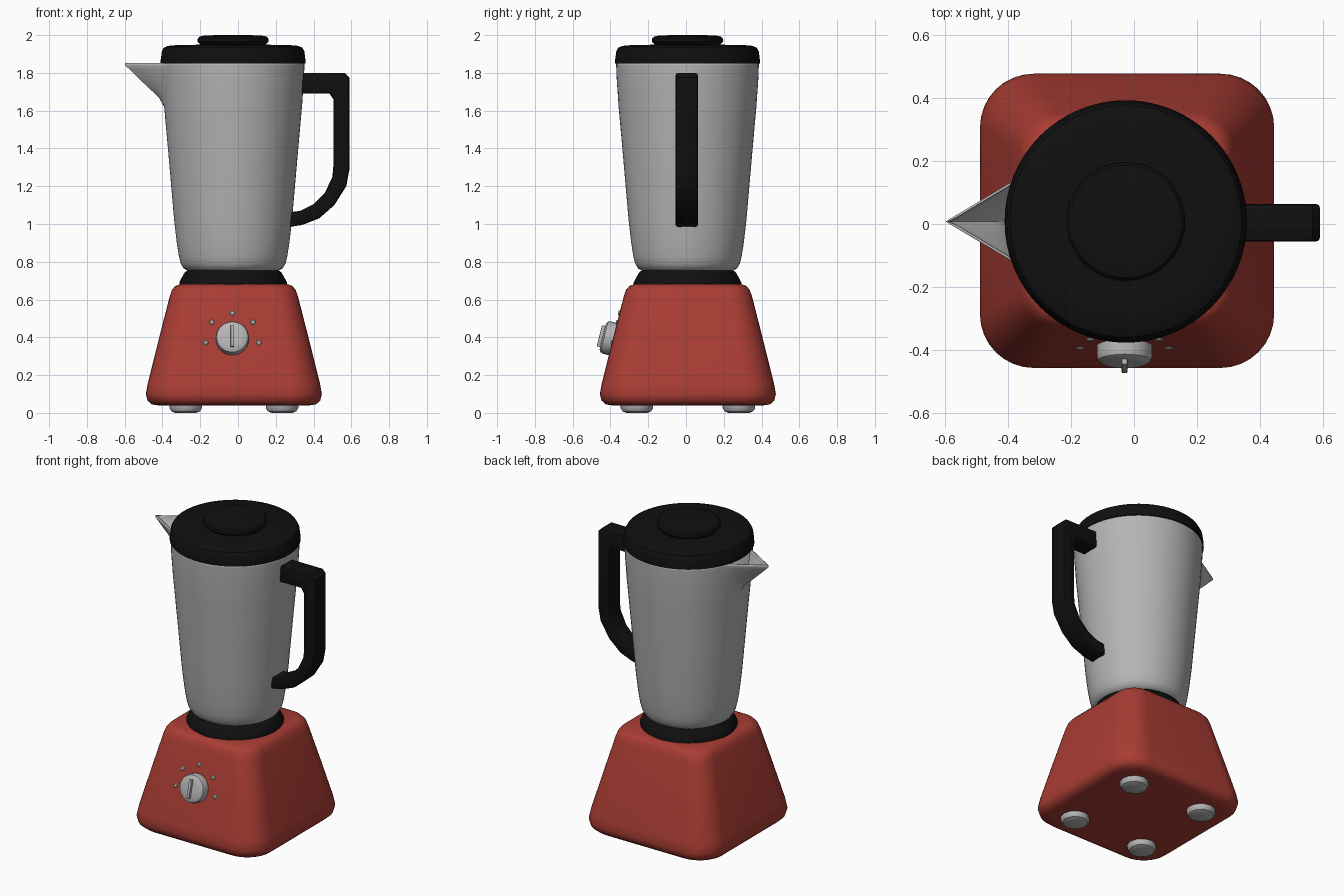
import bpy, bmesh, math
from mathutils import Matrix, Vector

if "Cube" in bpy.data.objects:
    bpy.data.objects.remove(bpy.data.objects["Cube"])

CX, CY = -0.026, 0.008          # axis of the jug and base
TAU = math.tau


def material(name, rgb):
    m = bpy.data.materials.new(name)
    m.diffuse_color = (*rgb, 1)
    m.use_nodes = True
    m.node_tree.nodes["Principled BSDF"].inputs["Base Color"].default_value = m.diffuse_color
    return m


RED = material("red", (0.40, 0.046, 0.034))
GREY = material("metal grey", (0.46, 0.46, 0.46))
BLACK = material("black", (0.005, 0.005, 0.005))


def finish(name, bm, mat, matrix, angle=35):
    bmesh.ops.recalc_face_normals(bm, faces=bm.faces)
    bm.transform(matrix)
    me = bpy.data.meshes.new(name)
    bm.to_mesh(me)
    bm.free()
    me.materials.append(mat)
    ob = bpy.data.objects.new(name, me)
    bpy.context.collection.objects.link(ob)
    bpy.ops.object.select_all(action='DESELECT')
    ob.select_set(True)
    bpy.context.view_layer.objects.active = ob
    bpy.ops.object.shade_smooth_by_angle(angle=math.radians(angle))
    return ob


AXIS = Matrix.Translation((CX, CY, 0))


def loft(name, rings, mat, matrix=AXIS, cap_top=True, angle=35):
    """Skin a stack of equal-length closed rings."""
    bm = bmesh.new()
    rows = [[bm.verts.new(p) for p in ring] for ring in rings]
    n = len(rows[0])
    for a, b in zip(rows, rows[1:]):
        for i in range(n):
            j = (i + 1) % n
            bm.faces.new((a[i], a[j], b[j], b[i]))
    bm.faces.new(rows[0][::-1])
    if cap_top:
        bm.faces.new(rows[-1])
    return finish(name, bm, mat, matrix, angle)


def lathe(name, profile, mat, matrix=AXIS, seg=64, angle=35):
    rings = [[(r * math.cos(TAU * i / seg), r * math.sin(TAU * i / seg), z)
              for i in range(seg)] for r, z in profile]
    return loft(name, rings, mat, matrix, angle=angle)


def prism(name, size, mat, matrix, bevel):
    bm = bmesh.new()
    bmesh.ops.create_cube(bm, size=1, matrix=Matrix.Diagonal((*size, 1)))
    bmesh.ops.bevel(bm, geom=bm.edges[:], offset=bevel, segments=2, profile=0.5, affect='EDGES')
    return finish(name, bm, mat, matrix)


# Motor base: stacked rounded squares
def rounded_square(h, z, n=8):
    r = 0.10 + 0.07 * (h - 0.28) / 0.186
    pts = []
    for k in range(4):
        a0 = k * TAU / 4
        sx = 1 if k in (0, 3) else -1
        sy = 1 if k in (0, 1) else -1
        for i in range(n + 1):
            a = a0 + TAU / 4 * i / n
            pts.append((sx * (h - r) + r * math.cos(a), sy * (h - r) + r * math.sin(a), z))
    return pts


loft("motor_base", [rounded_square(h, z) for h, z in (
    (0.40, 0.04), (0.435, 0.045), (0.457, 0.065), (0.466, 0.10), (0.456, 0.155),
    (0.40, 0.38), (0.340, 0.615), (0.328, 0.65), (0.310, 0.672), (0.28, 0.682))],
    RED, Matrix.Translation((-0.022, 0.01, 0)), angle=60)

# Feet
for i, (sx, sy) in enumerate(((-1, -1), (1, -1), (-1, 1), (1, 1))):
    lathe(f"foot_{i + 1}", [(0.055, 0.0), (0.075, 0.008), (0.086, 0.025), (0.086, 0.06)], GREY,
          Matrix.Translation((-0.022 + 0.255 * sx, 0.01 + 0.27 * sy, 0)), seg=12)

# Collar between base and jug
lathe("collar", [(0.285, 0.67), (0.285, 0.69), (0.275, 0.71), (0.255, 0.745), (0.24, 0.755)], BLACK)

# Jug with a pouring spout pulled out of the rim on the -x side
SPOUT = math.radians(20)
offsets = [SPOUT * i / 10 for i in range(-10, 11)]
rest = 56
offsets += [SPOUT + (TAU - 2 * SPOUT) * i / rest for i in range(1, rest)]


def jug_ring(R, z):
    d = 0.0
    if z > 1.62:
        d = 0.025 * (z - 1.62) / 0.05 if z < 1.67 else 0.025 + 0.168 * min(1, (z - 1.67) / 0.17)
    half = SPOUT * (0.35 + 0.65 * min(1, d / 0.19))
    ax, ay, tip = R * math.cos(half), R * math.sin(half), R + d
    ring = []
    for t in offsets:
        r, a = R, abs(t)
        if d > 0 and a < half:
            r = max(R, tip * ay / (math.cos(a) * ay - math.sin(a) * (ax - tip)))
        ring.append((r * math.cos(t + math.pi), r * math.sin(t + math.pi), z))
    return ring


jug = loft("jug", [jug_ring(r, z) for r, z in (
    (0.235, 0.75), (0.262, 0.765), (0.277, 0.79), (0.287, 0.83), (0.298, 0.90), (0.312, 1.02),
    (0.345, 1.40), (0.363, 1.60), (0.365, 1.62), (0.368, 1.67), (0.371, 1.71), (0.374, 1.75),
    (0.376, 1.79), (0.377, 1.82), (0.378, 1.84), (0.378, 1.852))], GREY, cap_top=False)
wall = jug.modifiers.new("wall", 'SOLIDIFY')
wall.thickness = 0.008
wall.offset = -1

# Lid with its raised cap
lathe("lid", [(0.372, 1.848), (0.384, 1.85), (0.383, 1.87), (0.377, 1.915), (0.367, 1.933),
              (0.345, 1.943), (0.29, 1.948), (0.10, 1.95)], BLACK)
lathe("lid_cap", [(0.165, 1.94), (0.178, 1.955), (0.188, 1.965), (0.187, 1.982),
                  (0.178, 1.992), (0.15, 1.998), (0.08, 2.0)], BLACK)

# Handle: side outline extruded across y, edges softened
outline = [(0.32, 1.80), (0.565, 1.80), (0.59, 1.775), (0.59, 1.29), (0.573, 1.20), (0.51, 1.10),
           (0.43, 1.03), (0.34, 0.995), (0.265, 0.983), (0.265, 1.06), (0.33, 1.07), (0.40, 1.105),
           (0.46, 1.165), (0.50, 1.25), (0.505, 1.31), (0.505, 1.66), (0.485, 1.69), (0.32, 1.69)]
bm = bmesh.new()
face = bm.faces.new([bm.verts.new((x, -0.06, z)) for x, z in outline])
new = bmesh.ops.extrude_face_region(bm, geom=[face])
bmesh.ops.translate(bm, vec=(0, 0.12, 0),
                    verts=[v for v in new["geom"] if isinstance(v, bmesh.types.BMVert)])
rims = [e for e in bm.edges if abs(e.verts[0].co.y - e.verts[1].co.y) < 0.01]
bmesh.ops.bevel(bm, geom=rims, offset=0.015, segments=2, profile=0.5, affect='EDGES')
finish("handle", bm, BLACK, Matrix.Translation((0, 0.004, 0)))

# Control knob, pointer and speed dots, all laid on the sloping front face
FRONT = Matrix.Translation((-0.03, -0.384, 0.39)) @ Matrix.Rotation(math.radians(76), 4, 'X')
lathe("knob", [(0.088, -0.01), (0.088, 0.035), (0.083, 0.05), (0.070, 0.058), (0.04, 0.06)],
      GREY, FRONT, seg=32)
prism("knob_pointer", (0.018, 0.115, 0.03), GREY, FRONT @ Matrix.Translation((0, 0, 0.062)), 0.003)
for i, deg in enumerate((-8, 40, 90, 140, 188)):
    a = math.radians(deg)
    spot = FRONT @ Matrix.Translation((0.142 * math.cos(a), 0.142 * math.sin(a), 0))
    lathe(f"speed_dot_{i + 1}", [(0.014, -0.01), (0.014, 0.005), (0.009, 0.009)], GREY, spot, seg=12)
